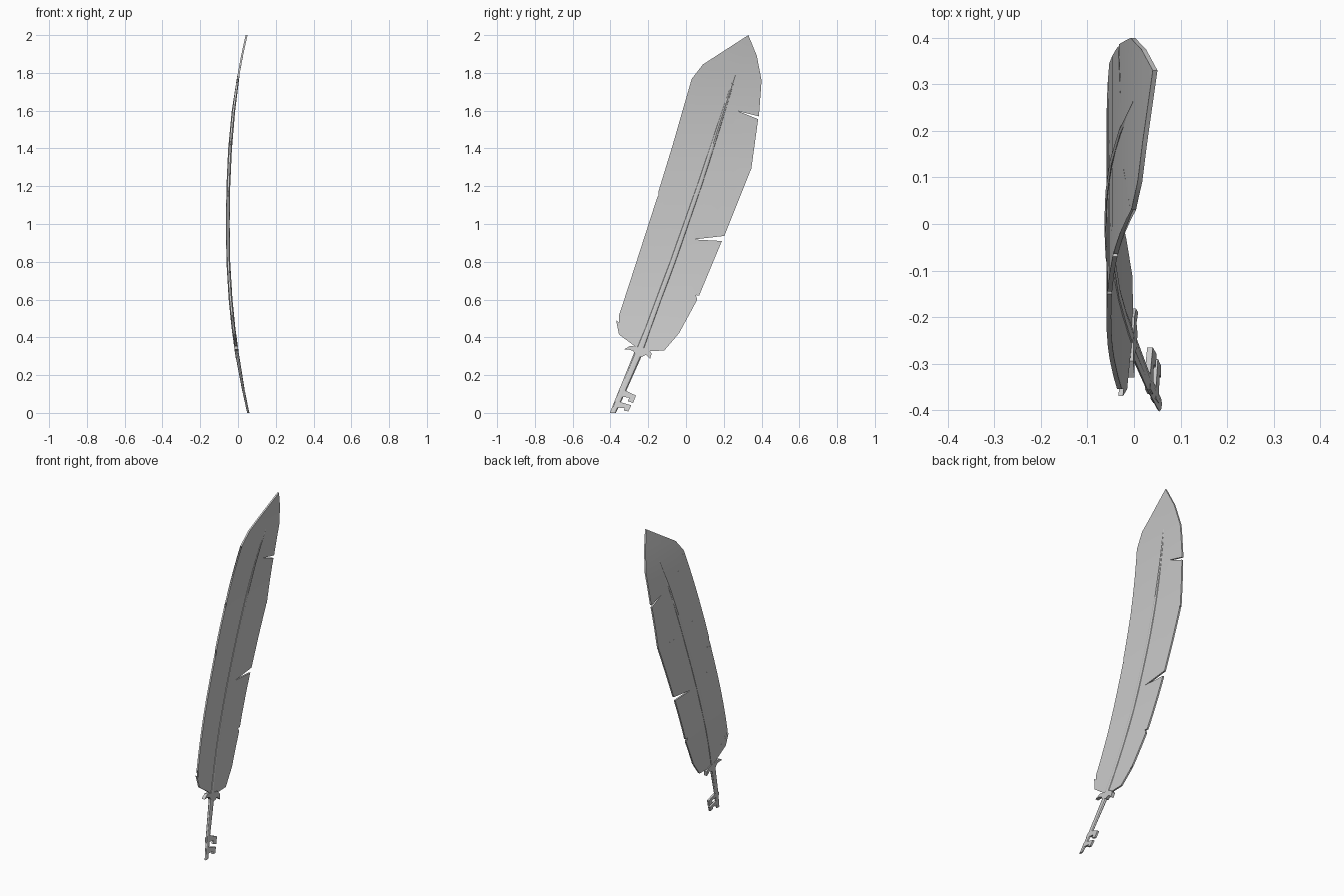
import bpy, bmesh, math


def bow(z):
    # sideways bend of the whole feather
    d = z - 0.95
    return -0.054 + (0.12 * d * d if d < 0 else 0.088 * d ** 2.5)


def finish(bm, name):
    bmesh.ops.recalc_face_normals(bm, faces=bm.faces)
    me = bpy.data.meshes.new(name)
    bm.to_mesh(me)
    bm.free()
    ob = bpy.data.objects.new(name, me)
    bpy.context.collection.objects.link(ob)
    bpy.ops.object.select_all(action='DESELECT')
    ob.select_set(True)
    bpy.context.view_layer.objects.active = ob
    bpy.ops.object.shade_smooth_by_angle(angle=math.radians(30))
    return ob


def plate(name, outline, thick, step=0.1):
    # flat (y, z) outline, sliced in height, thickened and bent
    bm = bmesh.new()
    f = bm.faces.new([bm.verts.new((0, y, z)) for y, z in outline])
    bmesh.ops.triangulate(bm, faces=[f])
    for i in range(1, int(2 / step)):
        bmesh.ops.bisect_plane(bm, geom=bm.verts[:] + bm.edges[:] + bm.faces[:],
                               plane_co=(0, 0, i * step), plane_no=(0, 0, 1), dist=1e-5)
    ext = bmesh.ops.extrude_face_region(bm, geom=bm.faces[:], use_keep_orig=True)
    for v in ext['geom']:
        if isinstance(v, bmesh.types.BMVert):
            v.co.x = thick
    for v in bm.verts:
        v.co.x += bow(v.co.z) - thick / 2
    return finish(bm, name)


# Vane with slits, clockwise from the tip
vane = [(0.33, 2.0), (0.375, 1.89), (0.40, 1.76),
        (0.386, 1.57), (0.275, 1.598), (0.382, 1.555),
        (0.345, 1.287), (0.135, 1.29), (0.338, 1.274),
        (0.203, 0.937), (0.04, 0.918), (0.19, 0.91),
        (0.07, 0.622), (-0.125, 0.632), (0.06, 0.60),
        (-0.035, 0.425), (-0.18, 0.395), (-0.045, 0.412),
        (-0.115, 0.33), (-0.2, 0.327), (-0.245, 0.335),
        (-0.28, 0.36), (-0.355, 0.415), (-0.37, 0.49),
        (-0.302, 0.437), (-0.355, 0.515), (-0.285, 0.73), (-0.15, 1.148),
        (-0.119, 0.963), (-0.126, 1.13), (-0.145, 1.175),
        (-0.07, 1.42), (0.012, 1.332), (-0.065, 1.44),
        (0.037, 1.75), (0.12, 1.65), (0.03, 1.768), (0.09, 1.845)]
plate("vane", vane, 0.010)

# Collar where the quill meets the vane
collar = [(-0.33, 0.335), (-0.295, 0.355), (-0.25, 0.348), (-0.2, 0.337),
          (-0.182, 0.315), (-0.19, 0.285), (-0.212, 0.308), (-0.235, 0.295),
          (-0.265, 0.305), (-0.28, 0.328), (-0.30, 0.335)]
plate("collar", collar, 0.020, 0.05)

# Key teeth at the foot of the quill
plate("upper_key_tooth", [(-0.355, 0.115), (-0.33, 0.122), (-0.265, 0.092), (-0.28, 0.052),
                          (-0.308, 0.062), (-0.30, 0.08), (-0.365, 0.09)], 0.012)
plate("lower_key_tooth", [(-0.375, 0.06), (-0.35, 0.058), (-0.29, 0.04), (-0.305, 0.008),
                          (-0.33, 0.012), (-0.325, 0.025), (-0.385, 0.03)], 0.012)

# Quill and shaft: tapered tube of (y, z, half width, half depth) rings
path = [(-0.387, 0.0, 0.016, 0.006), (-0.335, 0.12, 0.020, 0.007),
        (-0.25, 0.32, 0.024, 0.010), (-0.20, 0.45, 0.019, 0.010),
        (-0.145, 0.60, 0.018, 0.010), (-0.07, 0.80, 0.018, 0.010),
        (0.0, 1.0, 0.017, 0.010), (0.07, 1.2, 0.016, 0.010),
        (0.136, 1.4, 0.014, 0.010), (0.20, 1.6, 0.011, 0.009),
        (0.262, 1.79, 0.006, 0.006)]
bm = bmesh.new()
N = 8
rings = []
for y, z, w, d in path:
    rings.append([bm.verts.new((bow(z) + d * math.sin(2 * math.pi * k / N),
                                y + w * math.cos(2 * math.pi * k / N), z)) for k in range(N)])
for a, b in zip(rings, rings[1:]):
    for k in range(N):
        bm.faces.new((a[k], a[(k + 1) % N], b[(k + 1) % N], b[k]))
bm.faces.new(rings[0])
bm.faces.new(rings[-1])
finish(bm, "quill_shaft")
